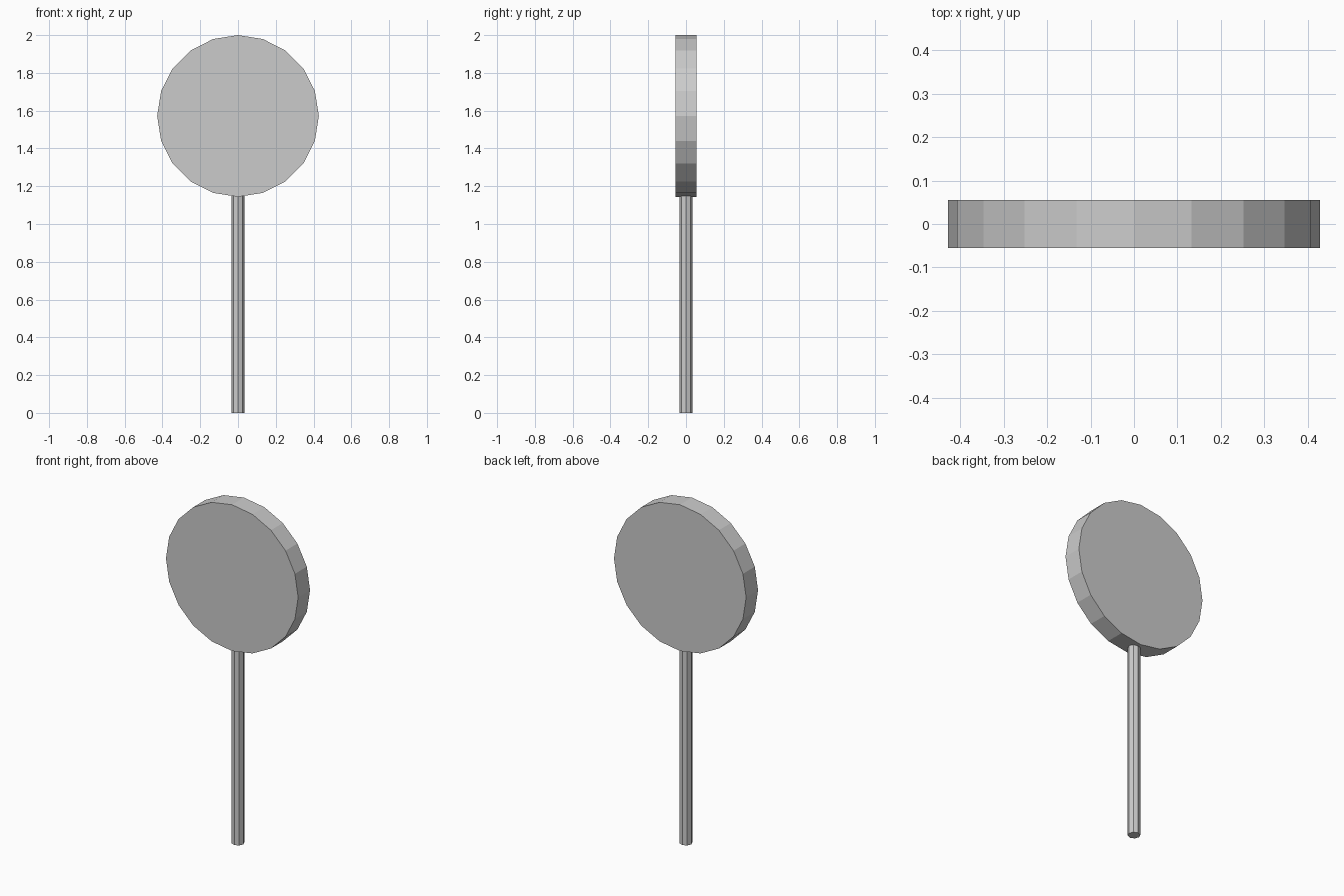
import bpy
from math import radians

cube = bpy.data.objects.get("Cube")
if cube:
    bpy.data.objects.remove(cube, do_unlink=True)

# One plain grey for the whole sign
grey = bpy.data.materials.new("light_grey")
grey.use_nodes = True
colour = (0.6, 0.6, 0.6, 1)
grey.diffuse_color = colour
grey.node_tree.nodes["Principled BSDF"].inputs["Base Color"].default_value = colour


def prism(name, sides, radius, depth, location, rotation=(0, 0, 0)):
    bpy.ops.mesh.primitive_cylinder_add(
        vertices=sides, radius=radius, depth=depth,
        location=location, rotation=rotation)
    part = bpy.context.object
    part.name = name
    part.data.materials.append(grey)
    return part


DISC_RADIUS = 0.428
DISC_Z = 2 - DISC_RADIUS
POLE_TOP = DISC_Z - DISC_RADIUS + 0.005

# Upright round plate facing front and back
prism("sign_disc", 20, DISC_RADIUS, 0.11, (0, 0, DISC_Z), (radians(90), 0, 0))

# Thin faceted pole
prism("pole", 8, 0.034, POLE_TOP, (0, 0, POLE_TOP / 2))
